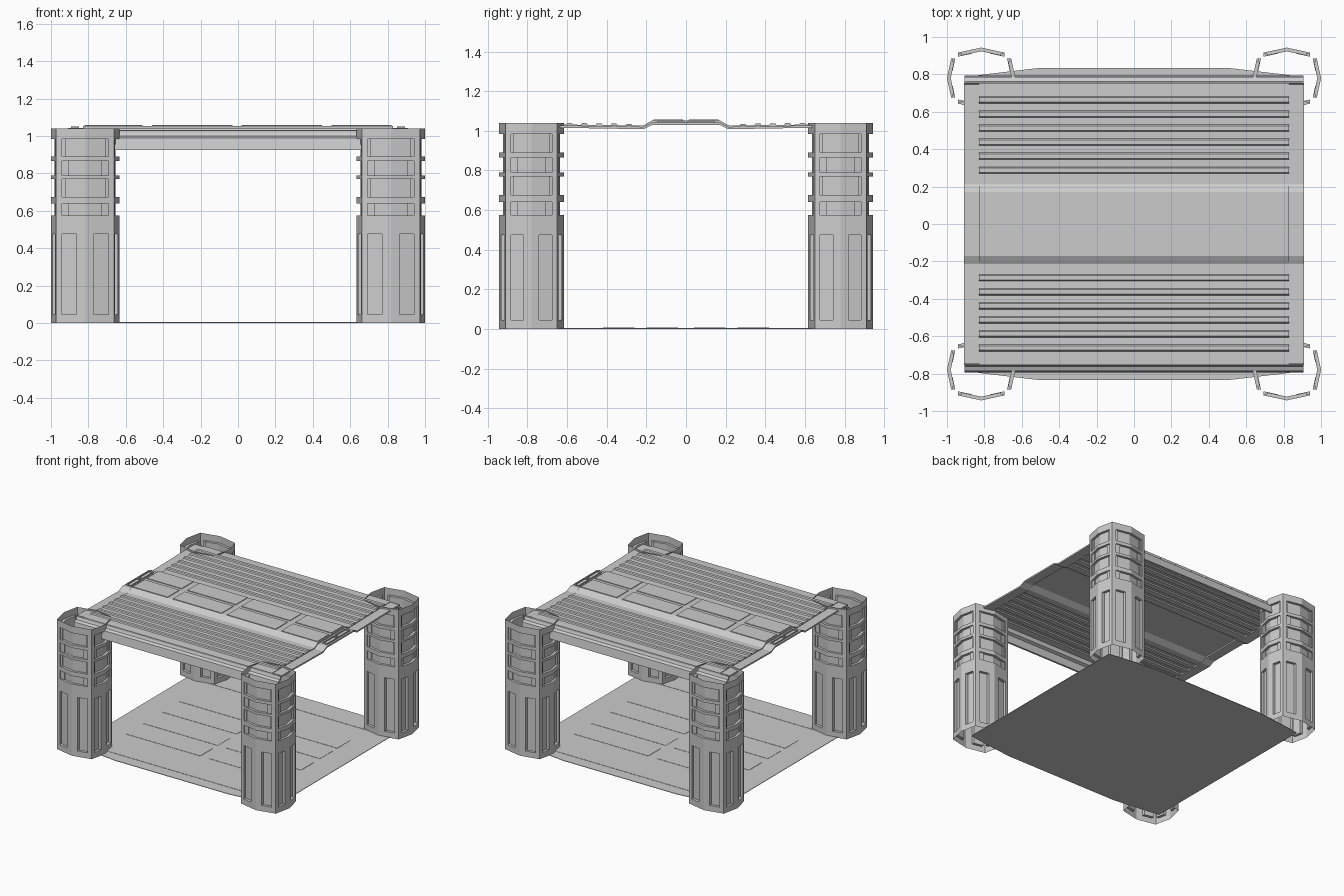
import bpy, bmesh
from mathutils import Vector

if "Cube" in bpy.data.objects:
    bpy.data.objects.remove(bpy.data.objects["Cube"])


def finish(name, bm, recalc=True):
    bmesh.ops.remove_doubles(bm, verts=bm.verts, dist=1e-5)
    if recalc:
        bmesh.ops.recalc_face_normals(bm, faces=bm.faces)
    me = bpy.data.meshes.new(name)
    bm.to_mesh(me)
    bm.free()
    ob = bpy.data.objects.new(name, me)
    bpy.context.collection.objects.link(ob)
    return ob


def box(bm, x0, x1, y0, y1, z0, z1):
    r = bmesh.ops.create_cube(bm, size=1)
    for v in r["verts"]:
        v.co = Vector(((x0 + x1) / 2 + v.co.x * (x1 - x0),
                       (y0 + y1) / 2 + v.co.y * (y1 - y0),
                       (z0 + z1) / 2 + v.co.z * (z1 - z0)))


def quad(bm, pts):
    bm.faces.new([bm.verts.new(p) for p in pts])


def strip(bm, profile, x0, x1, t):
    """Thin folded sheet: a y-z profile swept along x with thickness t."""
    loop = profile + [(y, z - t) for y, z in reversed(profile)]
    f = bm.faces.new([bm.verts.new((x0, y, z)) for y, z in loop])
    r = bmesh.ops.extrude_face_region(bm, geom=[f])
    for v in r["geom"]:
        if isinstance(v, bmesh.types.BMVert):
            v.co.x = x1


def mirrored(half):
    return [(-y, z) for y, z in reversed(half)] + half


# Corner towers: four bulged sides, each a stepped relief of recessed panels
US = [-1, -0.8, -0.68, -0.55, -0.3, 0, 0.3, 0.55, 0.68, 0.8, 1]
ZS = [0, 0.045, 0.475, 0.50, 0.55, 0.575, 0.64, 0.675, 0.77, 0.79, 0.865, 0.89, 0.985, 1.04]
WINDOWS = [(0.575, 0.64, 0.55), (0.675, 0.77, 0.68), (0.79, 0.865, 0.55), (0.89, 0.985, 0.68)]


def depth(u, z):
    a = abs(u)
    if 0.045 < z < 0.475 and 0.3 < a < 0.8:
        return 0.022
    for z0, z1, w in WINDOWS:
        if z0 < z < z1 and a < 0.8:
            return 0.02 if a < w else 0.01
    return 0.0


def tower(name, cx, cy):
    bm = bmesh.new()
    for axis in (0, 1):
        for s in (1, -1):
            def P(u, z, d):
                if axis == 0:
                    return (cx + s * (0.183 - 0.028 * abs(u) - d), cy + s * 0.13 * u, z)
                return (cx - s * 0.155 * u, cy + s * (0.163 - 0.033 * abs(u) - d), z)
            nu, nz = len(US) - 1, len(ZS) - 1
            D = [[depth((US[i] + US[i + 1]) / 2, (ZS[j] + ZS[j + 1]) / 2)
                  for j in range(nz)] for i in range(nu)]
            for i in range(nu):
                for j in range(nz):
                    a, b, c, e, d = US[i], US[i + 1], ZS[j], ZS[j + 1], D[i][j]
                    quad(bm, [P(a, c, d), P(b, c, d), P(b, e, d), P(a, e, d)])
                    # step walls to the next column and the next row
                    if i + 1 < nu and D[i + 1][j] != d:
                        n = D[i + 1][j]
                        quad(bm, [P(b, c, d), P(b, c, n), P(b, e, n), P(b, e, d)])
                    if j + 1 < nz and D[i][j + 1] != d:
                        n = D[i][j + 1]
                        quad(bm, [P(a, e, d), P(b, e, d), P(b, e, n), P(a, e, n)])
    return finish(name, bm)


for nx, sx in (("left", -1), ("right", 1)):
    for ny, sy in (("front", -1), ("back", 1)):
        tower(f"tower_{ny}_{nx}", sx * 0.817, sy * 0.78)

# Floor slab with bowed front and back edges
bm = bmesh.new()
edge = [(-0.9, 0.785), (-0.8, 0.8), (-0.5, 0.835), (0.5, 0.835), (0.8, 0.8), (0.9, 0.785)]
outline = edge + [(-x, -y) for x, y in edge]
f = bm.faces.new([bm.verts.new((x, y, 0)) for x, y in outline])
r = bmesh.ops.extrude_face_region(bm, geom=[f])
for v in r["geom"]:
    if isinstance(v, bmesh.types.BMVert):
        v.co.z = 0.004
finish("floor", bm)

# Low plates laid on the floor
bm = bmesh.new()
for s in (-1, 1):
    box(bm, -0.72, 0.72, s * 0.69 - 0.05, s * 0.69 + 0.05, 0.003, 0.006)
    for x in (-0.37, 0.37):
        for y in (0.12, 0.34):
            box(bm, x - 0.33, x + 0.33, s * y - 0.08, s * y + 0.08, 0.003, 0.006)
finish("floor_plates", bm)

# Roof sheet: raised centre, stepped ribs on both sides, sloped eaves
half = [(0.17, 1.053), (0.215, 1.027)]
for k in range(6):
    y = 0.27 + k * 0.075
    z = 1.027 + k * 0.001
    half += [(y, z), (y + 0.006, z + 0.008), (y + 0.03, z + 0.008), (y + 0.036, z)]
half += [(0.755, 1.03)]
bm = bmesh.new()
strip(bm, mirrored(half), -0.83, 0.83, 0.012)
finish("roof", bm)

# Lower border strips along the left and right of the roof, with hatch frames
bm = bmesh.new()
border = [(0.17, 1.042), (0.215, 1.02), (0.62, 1.027), (0.755, 1.027)]
for s in (-1, 1):
    strip(bm, mirrored(border), s * 0.83, s * 0.908, 0.012)
    for c in (-0.075, 0.075):
        box(bm, s * 0.872 - 0.022, s * 0.872 - 0.016, c - 0.068, c + 0.068, 1.04, 1.05)
        box(bm, s * 0.872 + 0.016, s * 0.872 + 0.022, c - 0.068, c + 0.068, 1.04, 1.05)
        for e in (-0.065, 0.065):
            box(bm, s * 0.872 - 0.02, s * 0.872 + 0.02, c + e - 0.003, c + e + 0.003, 1.04, 1.05)
finish("roof_borders", bm)

# Panels on the raised centre of the roof
bm = bmesh.new()
for x0, x1 in ((-0.82, -0.51), (-0.46, -0.03), (0.02, 0.45), (0.5, 0.82)):
    for s in (-1, 1):
        box(bm, x0, x1, s * 0.09 - 0.075, s * 0.09 + 0.075, 1.05, 1.058)
finish("roof_panels", bm)

# Front and back eave beams
for name, s in (("front_beam", -1), ("back_beam", 1)):
    bm = bmesh.new()
    prof = [(0.75, 1.03), (0.762, 1.0), (0.785, 0.99), (0.795, 0.925), (0.78, 0.925),
            (0.77, 0.98), (0.748, 0.99), (0.738, 1.02)]
    f = bm.faces.new([bm.verts.new((-0.905, s * y, z)) for y, z in prof])
    r = bmesh.ops.extrude_face_region(bm, geom=[f])
    for v in r["geom"]:
        if isinstance(v, bmesh.types.BMVert):
            v.co.x = 0.905
    finish(name, bm)
